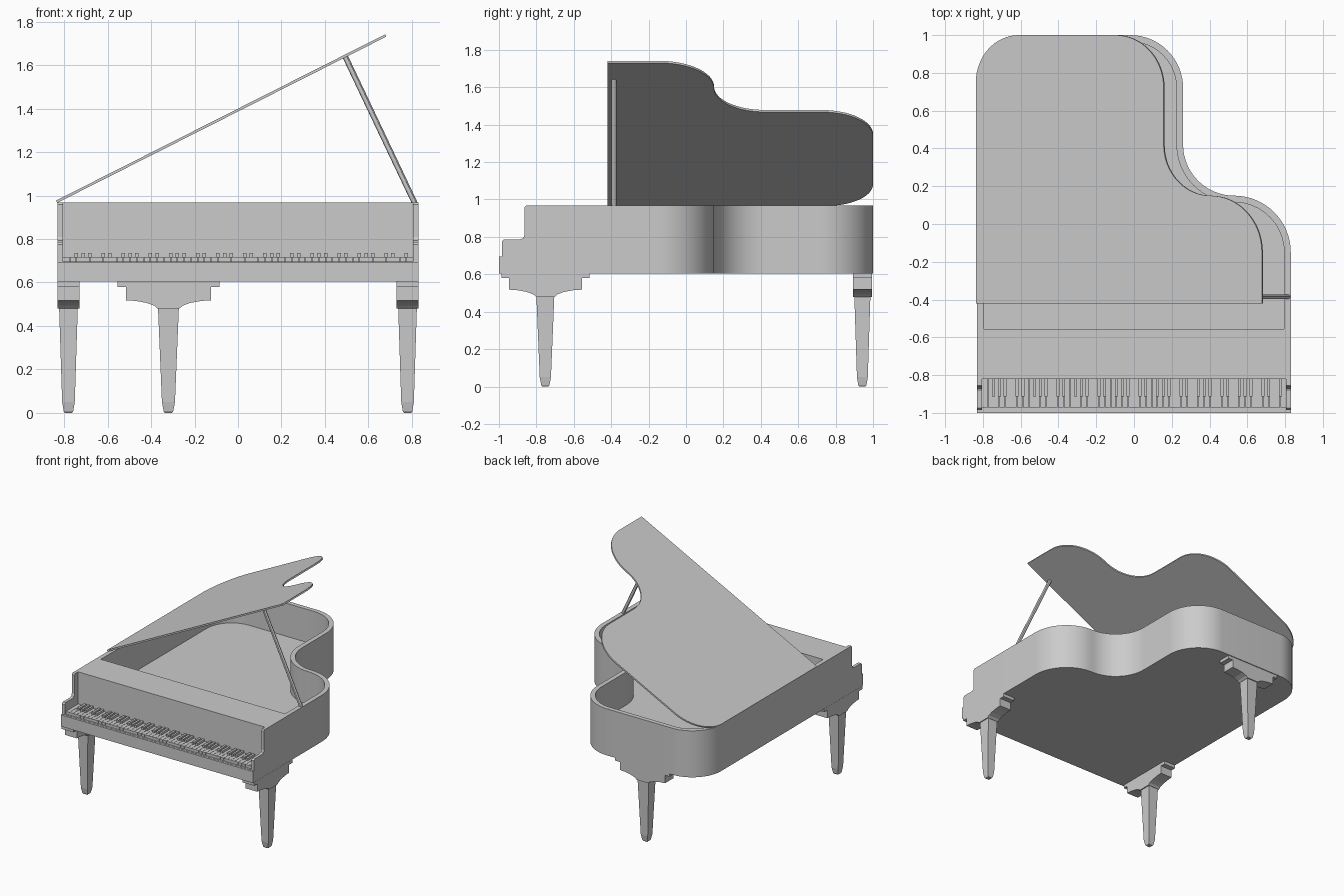
import bpy, bmesh, math
from mathutils import Matrix, Vector

if "Cube" in bpy.data.objects:
    bpy.data.objects.remove(bpy.data.objects["Cube"])


def finish(name, bm, smooth=False):
    bmesh.ops.recalc_face_normals(bm, faces=bm.faces)
    me = bpy.data.meshes.new(name)
    bm.to_mesh(me)
    bm.free()
    ob = bpy.data.objects.new(name, me)
    bpy.context.collection.objects.link(ob)
    if smooth:
        bpy.ops.object.select_all(action='DESELECT')
        ob.select_set(True)
        bpy.context.view_layer.objects.active = ob
        bpy.ops.object.shade_smooth_by_angle(angle=math.radians(30))
    return ob


def add_prism(bm, pts, vec):
    a = [bm.verts.new(p) for p in pts]
    b = [bm.verts.new(Vector(p) + Vector(vec)) for p in pts]
    bm.faces.new(a)
    bm.faces.new(b)
    for i in range(len(a)):
        j = (i + 1) % len(a)
        bm.faces.new((a[i], a[j], b[j], b[i]))


def add_box(bm, x0, x1, y0, y1, z0, z1):
    add_prism(bm, [(x0, y0, z0), (x1, y0, z0), (x1, y1, z0), (x0, y1, z0)], (0, 0, z1 - z0))


def arc(cx, cy, r, a0, a1, n=16):
    return [(cx + r * math.cos(math.radians(a0 + (a1 - a0) * i / n)),
             cy + r * math.sin(math.radians(a0 + (a1 - a0) * i / n))) for i in range(n + 1)]


def outline(d, front):
    """Curved plan of the case, inset by d, cut off at y = front."""
    pts = [(-0.83 + d, front), (0.83 - d, front)]
    pts += arc(0.53, -0.15, 0.30 - d, 0, 90)
    pts += arc(0.53, 0.42, 0.27 + d, 270, 180)[1:]
    pts += arc(-0.02, 0.72, 0.28 - d, 0, 90)
    pts += arc(-0.58, 0.75, 0.25 - d, 90, 180)
    return pts


# Case: outer wall, rim top, inner wall, soundboard and underside
bm = bmesh.new()
loops = [[bm.verts.new((x, y, z)) for x, y in outline(d, f)]
         for d, f, z in ((0, -0.82, 0.605), (0, -0.82, 0.968), (0.035, -0.555, 0.968), (0.035, -0.555, 0.71))]
for a, b in zip(loops, loops[1:]):
    for i in range(len(a)):
        j = (i + 1) % len(a)
        bm.faces.new((a[i], a[j], b[j], b[i]))
bm.faces.new(loops[0])
bm.faces.new(loops[-1])
finish("case", bm, True)

# Key bed and front slip
bm = bmesh.new()
add_box(bm, -0.83, 0.83, -0.985, -0.82, 0.605, 0.697)
finish("key_bed", bm)
bm = bmesh.new()
add_box(bm, -0.83, 0.83, -1.0, -0.985, 0.605, 0.695)
finish("key_slip", bm)

# Arms at both ends of the keyboard
arm = [(-0.985, 0.605), (-0.985, 0.775), (-0.974, 0.787), (-0.885, 0.787), (-0.87, 0.794),
       (-0.864, 0.81), (-0.864, 0.958), (-0.855, 0.968), (-0.82, 0.968), (-0.82, 0.605)]
for side, x in (("left", -0.83), ("right", 0.806)):
    bm = bmesh.new()
    add_prism(bm, [(x, y, z) for y, z in arm], (0.024, 0, 0))
    finish(side + "_arm", bm)

# Keyboard
w = 1.612 / 52
white, black = bmesh.new(), bmesh.new()
for i in range(52):
    x = -0.806 + i * w
    add_box(white, x + 0.001, x + w - 0.001, -0.972, -0.82, 0.697, 0.718)
    if i % 7 in (1, 2, 3, 5, 6) and i < 51:
        add_box(black, x + w - 0.008, x + w + 0.008, -0.912, -0.82, 0.715, 0.735)
finish("white_keys", white)
finish("black_keys", black)

# Raised lid, hinged on the left edge
bm = bmesh.new()
add_prism(bm, [((x + 0.83) * 1.022, y, 0) for x, y in outline(0, -0.42)], (0, 0, 0.012))
bm.transform(Matrix.Translation((-0.832, 0, 0.966)) @ Matrix.Rotation(-math.radians(26.8), 4, 'Y'))
finish("lid", bm, True)

# Lid prop
p, q = Vector((0.818, -0.385, 0.955)), Vector((0.492, -0.385, 1.642))
bm = bmesh.new()
bmesh.ops.create_cone(bm, cap_ends=True, segments=12, radius1=0.013, radius2=0.013, depth=(q - p).length)
bm.transform(Matrix.Translation((p + q) / 2) @ (q - p).to_track_quat('Z', 'Y').to_matrix().to_4x4())
finish("lid_prop", bm, True)

# Legs: stepped bracket with curved underside, tapered square post
half = [(0.235, 0.606), (0.235, 0.58), (0.195, 0.58), (0.195, 0.518),
        (0.15, 0.515), (0.10, 0.506), (0.065, 0.493), (0.05, 0.48)]
bracket = half + [(-x, z) for x, z in reversed(half)]
post = [(0.048, 0.043, 0.485), (0.03, 0.029, 0.05), (0.022, 0.022, 0.008), (0.017, 0.017, 0.0)]
for name, x, y, turn in (("front_left_leg", -0.78, -0.752, 90), ("front_right_leg", 0.78, -0.752, 90),
                         ("back_leg", -0.32, 0.943, 0)):
    bm = bmesh.new()
    add_prism(bm, [(u, -0.051, z) for u, z in bracket], (0, 0.102, 0))
    rings = [[bm.verts.new((sx * a, sy * b, z)) for sx, sy in ((-1, -1), (1, -1), (1, 1), (-1, 1))]
             for a, b, z in post]
    for r, s in zip(rings, rings[1:]):
        for i in range(4):
            bm.faces.new((r[i], r[(i + 1) % 4], s[(i + 1) % 4], s[i]))
    bm.faces.new(rings[0])
    bm.faces.new(rings[-1])
    bm.transform(Matrix.Translation((x, y, 0)) @ Matrix.Rotation(math.radians(turn), 4, 'Z'))
    finish(name, bm)
